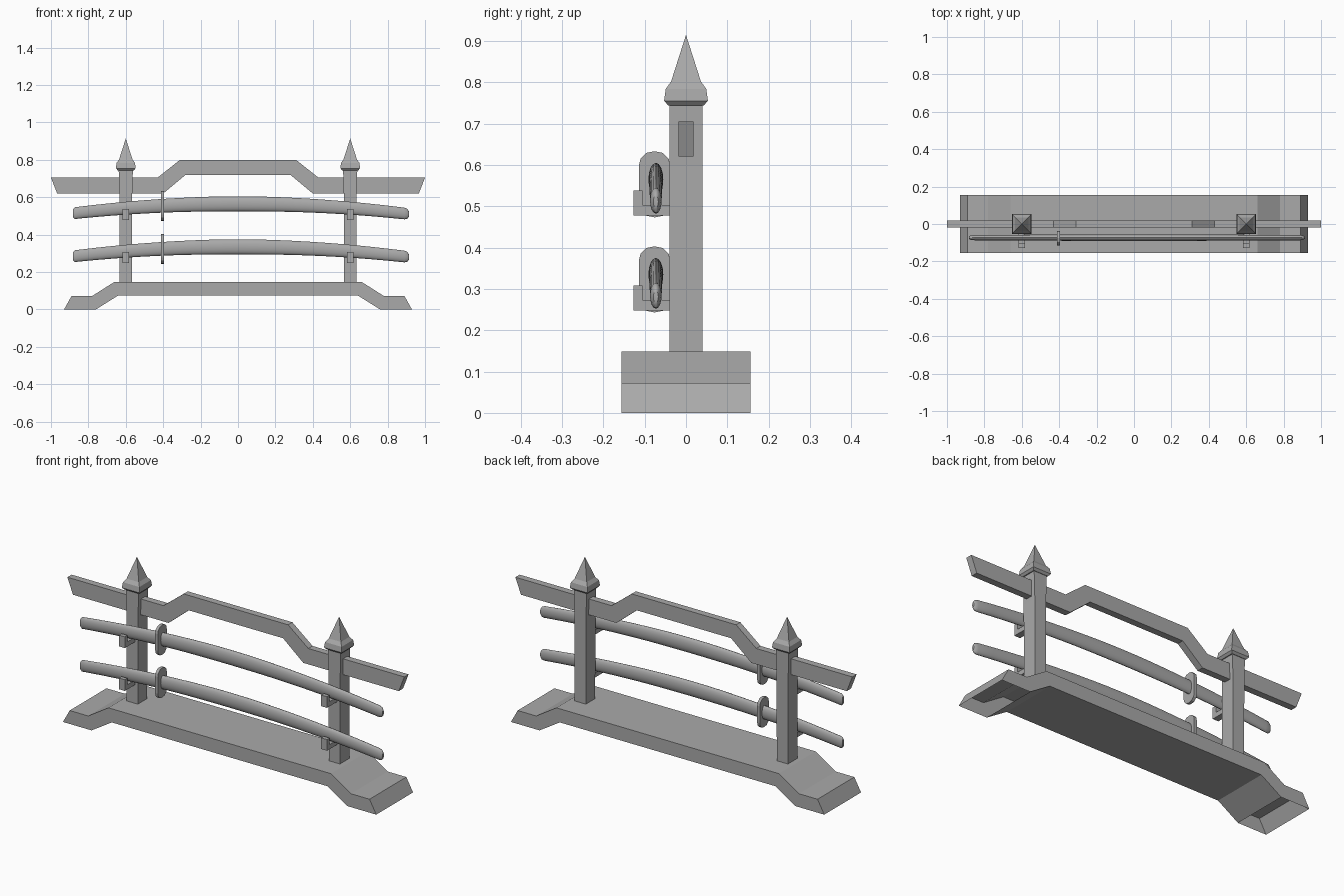
import bpy, bmesh, math

if "Cube" in bpy.data.objects:
    bpy.data.objects.remove(bpy.data.objects["Cube"], do_unlink=True)

# One plain grey for the whole stand
grey = bpy.data.materials.new("plain grey")
grey.use_nodes = True
color = (0.4, 0.4, 0.4, 1)
grey.diffuse_color = color
grey.node_tree.nodes["Principled BSDF"].inputs["Base Color"].default_value = color


def finish(name, bm, smooth=False):
    bmesh.ops.recalc_face_normals(bm, faces=bm.faces)
    mesh = bpy.data.meshes.new(name)
    bm.to_mesh(mesh)
    bm.free()
    mesh.materials.append(grey)
    obj = bpy.data.objects.new(name, mesh)
    bpy.context.collection.objects.link(obj)
    if smooth:
        bpy.ops.object.select_all(action="DESELECT")
        obj.select_set(True)
        bpy.context.view_layer.objects.active = obj
        bpy.ops.object.shade_smooth_by_angle(angle=math.radians(40))
    return obj


def loft(rings, cap=True):
    """Skin a list of closed rings with the same number of points."""
    bm = bmesh.new()
    loops = [[bm.verts.new(p) for p in ring] for ring in rings]
    n = len(loops[0])
    for a, b in zip(loops, loops[1:]):
        for i in range(n):
            j = (i + 1) % n
            bm.faces.new((a[i], a[j], b[j], b[i]))
    if cap:
        bm.faces.new(loops[0])
        bm.faces.new(loops[-1])
    return bm


def extrude_y(outline, y0, y1):
    return loft([[(x, y, z) for x, z in outline] for y in (y0, y1)])


def extrude_x(outline, x0, x1):
    return loft([[(x, y, z) for y, z in outline] for x in (x0, x1)])


def mirrored(half):
    """Complete an outline half given from left to right."""
    return half + [(-x, z) for x, z in reversed(half)]


def square(hx, hy, z, cx):
    return [(cx - hx, -hy, z), (cx + hx, -hy, z), (cx + hx, hy, z), (cx - hx, hy, z)]


# Arched base, with feet open underneath
base_top = mirrored([(-0.93, 0), (-0.89, 0.072), (-0.78, 0.072), (-0.66, 0.148)])
base_under = mirrored([(-0.76, 0), (-0.64, 0.075)])
bm = extrude_y(base_top + base_under[::-1], -0.156, 0.156)
soles = [f for f in bm.faces if all(v.co.z < 0.001 for v in f.verts)]
bmesh.ops.recalc_face_normals(bm, faces=bm.faces)
bmesh.ops.delete(bm, geom=soles, context="FACES")
finish("base", bm)

# Crossbeam with a raised middle
beam_top = mirrored([(-1, 0.705), (-0.43, 0.705), (-0.31, 0.8)])
beam_under = mirrored([(-0.967, 0.62), (-0.4, 0.62), (-0.28, 0.72)])
finish("crossbeam", extrude_y(beam_top + beam_under[::-1], -0.018, 0.018))

LEVELS = {"lower": 0.0, "upper": 0.23}

for side, cx in (("right", -0.6), ("left", 0.6)):
    # Post, slightly wider at the top
    post = [(0.033, 0.147), (0.034, 0.6), (0.038, 0.75)]
    finish(side + "_post", loft([square(h, 0.04, z, cx) for h, z in post]))
    # Pointed cap
    cap = [(0.043, 0.744), (0.053, 0.755), (0.049, 0.784), (0.036, 0.802), (0.0005, 0.913)]
    finish(side + "_post_cap", loft([square(h, h, z, cx) for h, z in cap]))
    # Hooks that carry the swords
    for level, dz in LEVELS.items():
        hook = [(-0.038, 0.248), (-0.127, 0.248), (-0.127, 0.308),
                (-0.105, 0.308), (-0.105, 0.273), (-0.038, 0.273)]
        outline = [(y, z + dz) for y, z in hook]
        finish(f"{side}_{level}_hook", extrude_x(outline, cx - 0.017, cx + 0.017))

SWORD_Y = -0.073


def sword_ring(x, dz, hy, hz, n=16):
    z = 0.335 - 0.053 * (x / 0.9) ** 2 + dz
    turns = [2 * math.pi * i / n for i in range(n)]
    return [(x, SWORD_Y + hy * math.cos(t), z + hz * math.sin(t)) for t in turns]


for level, dz in LEVELS.items():
    # Curved handle and sheath, blunt at both ends
    rings = [sword_ring(-0.882, dz, 0.008, 0.022), sword_ring(-0.872, dz, 0.012, 0.032)]
    steps = 20
    for i in range(steps + 1):
        x = -0.85 + 1.74 * i / steps
        taper = 1 - 0.28 * max(0, abs(x) - 0.1)
        rings.append(sword_ring(x, dz, 0.018 * taper, 0.04 * taper))
    rings += [sword_ring(0.905, dz, 0.011, 0.027), sword_ring(0.913, dz, 0.006, 0.015)]
    finish(level + "_sword", loft(rings), smooth=True)

    # Oval hand guard
    corner = [(0.038, 0.045), (0.034, 0.062), (0.02, 0.076), (0, 0.08)]
    right_half = corner + [(-y, z) for y, z in corner[-2::-1]]
    oval = right_half + [(-y, -z) for y, z in right_half]
    outline = [(SWORD_Y - 0.003 + y, 0.323 + dz + z) for y, z in oval]
    finish(level + "_guard", extrude_x(outline, -0.412, -0.396))
